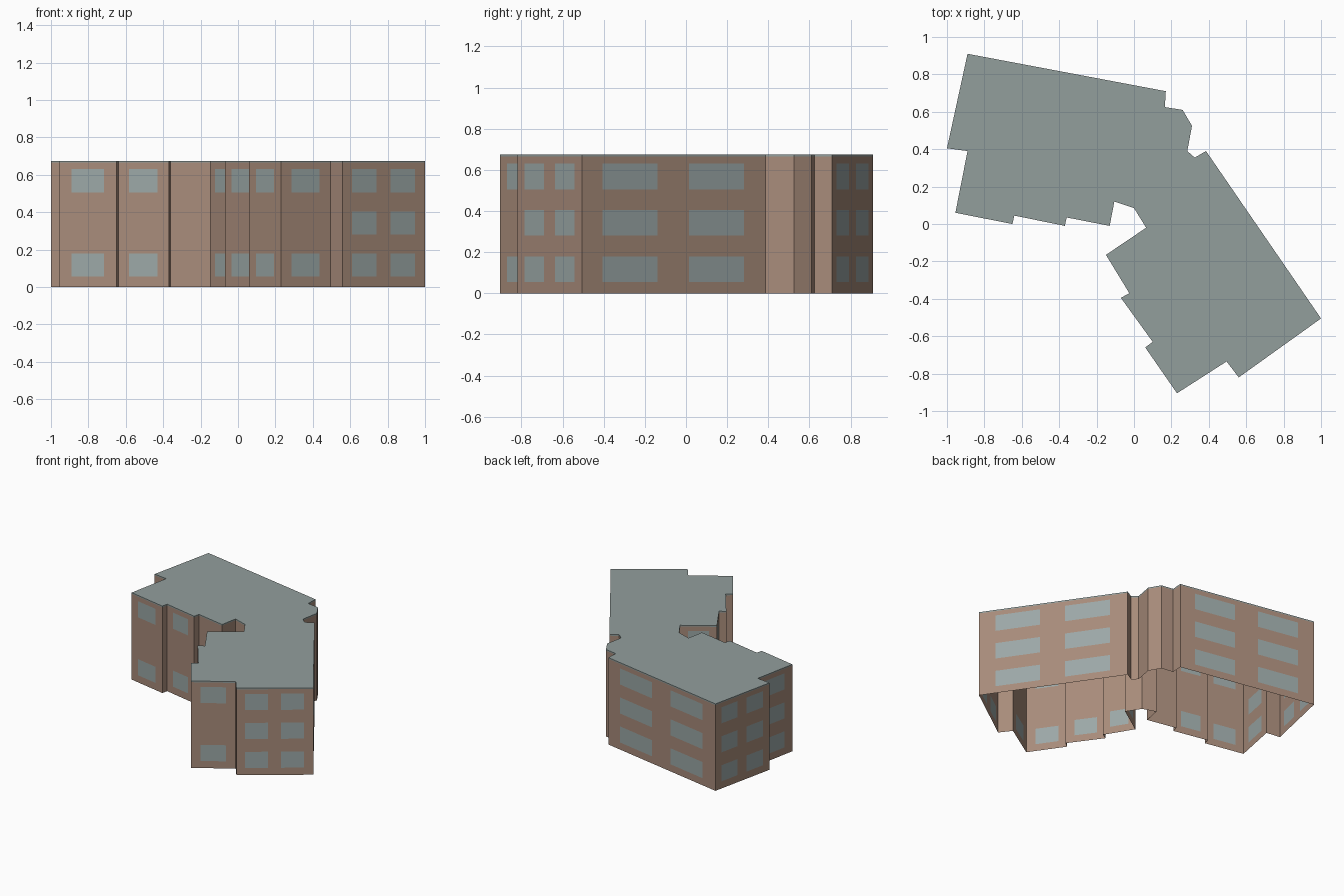
import bpy
import bmesh

cube = bpy.data.objects.get("Cube")
if cube:
    bpy.data.objects.remove(cube, do_unlink=True)

HEIGHT = 0.675
EAVES = 0.665
FLOORS = ((0.055, 0.18), (0.28, 0.405), (0.505, 0.63))

# Window layouts: spans along the wall, and the floors that have windows
BLANK = ((), ())
PAIR = (((0.12, 0.42), (0.59, 0.89)), (0, 1, 2))
TALL = (((0.22, 0.79),), (0, 1, 2))
ENDS = (((0.22, 0.79),), (0, 2))

# Footprint corners, clockwise; each layout belongs to the wall that starts there
OUTLINE = [
    (-0.89, 0.91, PAIR), (0.17, 0.71, BLANK), (0.165, 0.625, BLANK),
    (0.26, 0.61, BLANK), (0.31, 0.525, BLANK), (0.285, 0.39, BLANK),
    (0.325, 0.355, BLANK), (0.385, 0.39, PAIR), (1.0, -0.505, PAIR),
    (0.56, -0.82, BLANK), (0.495, -0.735, ENDS), (0.23, -0.905, ENDS),
    (0.06, -0.66, BLANK), (0.10, -0.63, ENDS), (-0.07, -0.395, BLANK),
    (-0.025, -0.37, ENDS), (-0.15, -0.165, ENDS), (0.065, -0.02, BLANK),
    (0.0, 0.085, BLANK), (-0.105, 0.12, BLANK), (-0.13, -0.01, BLANK),
    (-0.36, 0.035, BLANK), (-0.37, -0.01, ENDS), (-0.64, 0.045, BLANK),
    (-0.65, 0.0, ENDS), (-0.955, 0.06, TALL), (-0.89, 0.39, BLANK),
    (-1.0, 0.405, PAIR),
]


def material(name, color):
    mat = bpy.data.materials.new(name)
    mat.use_nodes = True
    mat.diffuse_color = (*color, 1)
    mat.node_tree.nodes["Principled BSDF"].inputs["Base Color"].default_value = (*color, 1)
    return mat


def finish(name, bm, mats):
    bmesh.ops.remove_doubles(bm, verts=bm.verts, dist=0.0001)
    mesh = bpy.data.meshes.new(name)
    bm.to_mesh(mesh)
    bm.free()
    for mat in mats:
        mesh.materials.append(mat)
    obj = bpy.data.objects.new(name, mesh)
    bpy.context.collection.objects.link(obj)
    return obj


def wall_panel(bm, p, q, t0, t1, z0, z1, index=0):
    a, b = ([p[i] + (q[i] - p[i]) * t for i in (0, 1)] for t in (t0, t1))
    corners = ((*b, z0), (*a, z0), (*a, z1), (*b, z1))
    face = bm.faces.new([bm.verts.new(c) for c in corners])
    face.material_index = index


def add_wall(bm, p, q, layout):
    # Split the wall into strips, with window faces cut into it
    spans, floors = layout
    last = 0
    for t0, t1 in spans:
        wall_panel(bm, p, q, last, t0, 0, EAVES)
        z = 0
        for floor in floors:
            low, high = FLOORS[floor]
            wall_panel(bm, p, q, t0, t1, z, low)
            wall_panel(bm, p, q, t0, t1, low, high, 1)
            z = high
        wall_panel(bm, p, q, t0, t1, z, EAVES)
        last = t1
    wall_panel(bm, p, q, last, 1, 0, EAVES)


brick = material("light brown wall", (0.39, 0.26, 0.195))
glass = material("pale blue grey glass", (0.33, 0.39, 0.385))
slate = material("blue grey roof", (0.29, 0.345, 0.335))

walls = bmesh.new()
roof = bmesh.new()
for i, (x, y, layout) in enumerate(OUTLINE):
    p = (x, y)
    q = OUTLINE[(i + 1) % len(OUTLINE)][:2]
    add_wall(walls, p, q, layout)
    # Thin roof edge above each wall
    wall_panel(roof, p, q, 0, 1, EAVES, HEIGHT)

# Flat roof
roof.faces.new([roof.verts.new((x, y, HEIGHT)) for x, y, _ in reversed(OUTLINE)])

finish("walls_with_windows", walls, (brick, glass))
finish("flat_roof", roof, (slate,))
